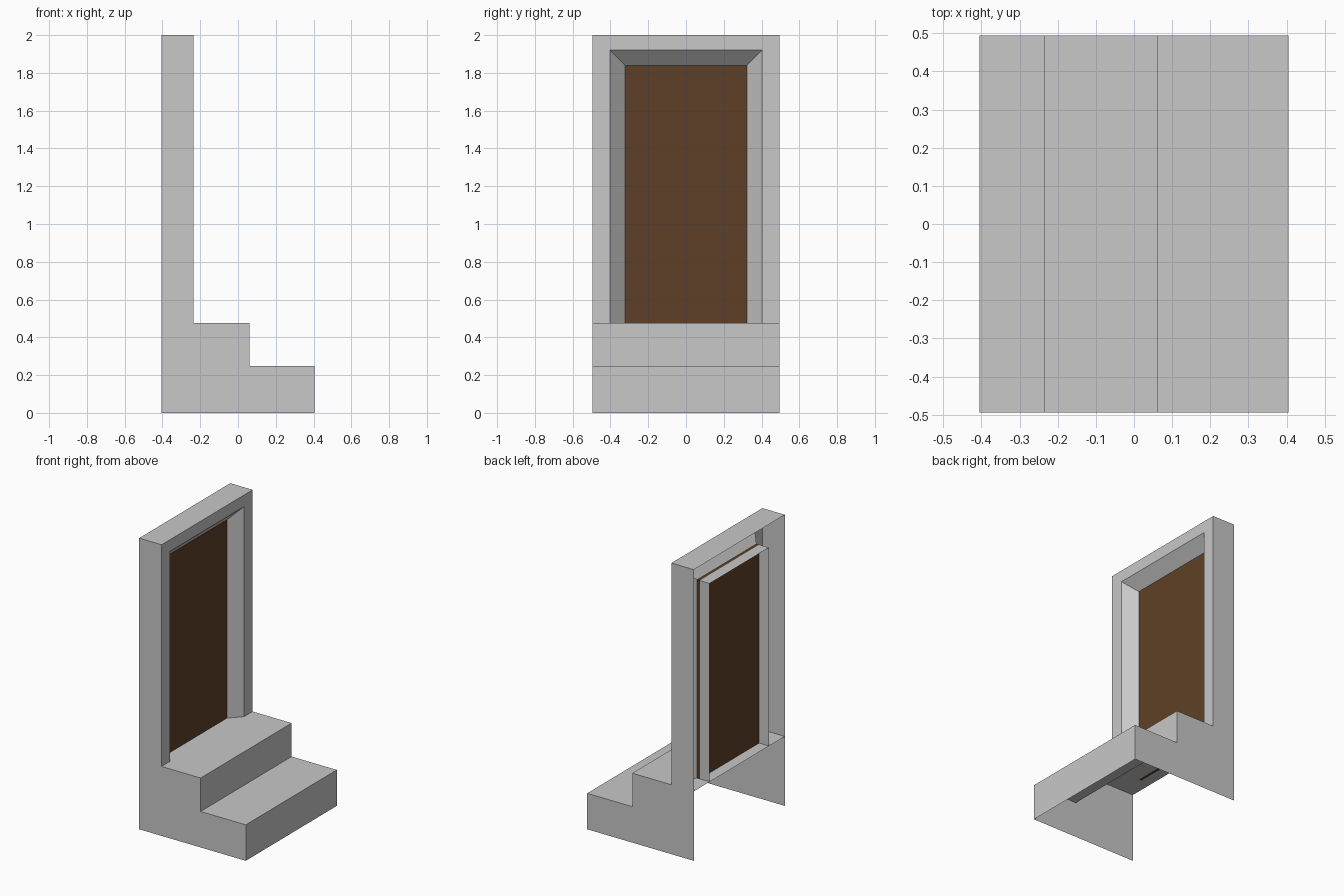
import bpy

if "Cube" in bpy.data.objects:
    bpy.data.objects.remove(bpy.data.objects["Cube"], do_unlink=True)


def material(name, colour):
    mat = bpy.data.materials.new(name)
    mat.use_nodes = True
    mat.diffuse_color = (*colour, 1)
    mat.node_tree.nodes["Principled BSDF"].inputs["Base Color"].default_value = (*colour, 1)
    return mat


stone = material("stone_grey", (0.58, 0.58, 0.58))
wood = material("door_brown", (0.112, 0.051, 0.020))


def add_mesh(name, verts, faces, mat):
    mesh = bpy.data.meshes.new(name)
    mesh.from_pydata(verts, [], faces)
    mesh.materials.append(mat)
    obj = bpy.data.objects.new(name, mesh)
    bpy.context.collection.objects.link(obj)
    return obj


def loft(name, a, b):
    """Open sheet of quads between two matching paths."""
    n = len(a)
    faces = [(i, n + i, n + i + 1, i + 1) for i in range(n - 1)]
    return add_mesh(name, a + b, faces, stone)


def arch(x, half_width, top):
    """Doorway outline standing on the landing."""
    return [(x, -half_width, LANDING), (x, -half_width, top),
            (x, half_width, top), (x, half_width, LANDING)]


def across(name, profile):
    """Sweep an x-z profile over the full width."""
    return loft(name, [(x, -HALF, z) for x, z in profile],
                [(x, HALF, z) for x, z in profile])


# Main sizes
HALF, BACK, FRONT, WALL = 0.494, -0.405, 0.405, -0.235
STEP_X, STEP, LANDING, TOP = 0.062, 0.247, 0.477, 2.0
DOOR_FRONT, DOOR_BACK, DOOR_HALF, DOOR_TOP = -0.31, -0.33, 0.322, 1.84

# Steps and landing, hollow underneath
stairs = [(FRONT, 0), (FRONT, STEP), (STEP_X, STEP), (STEP_X, LANDING)]
across("steps", stairs + [(BACK, LANDING)])

# Top of the wall
across("wall_top", [(WALL, TOP), (BACK, TOP)])

# Side sheets following the whole outline
outline = [(BACK, 0)] + stairs + [(WALL, LANDING), (WALL, TOP), (BACK, TOP)]
for name, y, points in (("right_side", -HALF, outline),
                        ("left_side", HALF, outline[::-1])):
    add_mesh(name, [(x, y, z) for x, z in points], [range(len(points))], stone)

# Wall face around the doorway, splayed reveal and rear door lining
opening = arch(WALL, 0.403, 1.92)
loft("wall_face", arch(WALL, HALF, TOP), opening)
loft("splayed_reveal", opening, arch(DOOR_FRONT, DOOR_HALF, DOOR_TOP))
loft("rear_lining", arch(DOOR_BACK, DOOR_HALF, DOOR_TOP),
     arch(BACK, DOOR_HALF, DOOR_TOP))

# Door panel
bpy.ops.mesh.primitive_cube_add(
    size=1, location=((DOOR_FRONT + DOOR_BACK) / 2, 0, (LANDING + DOOR_TOP) / 2))
door = bpy.context.object
door.name = "door"
door.scale = (DOOR_FRONT - DOOR_BACK, 2 * DOOR_HALF, DOOR_TOP - LANDING)
door.data.materials.append(wood)
